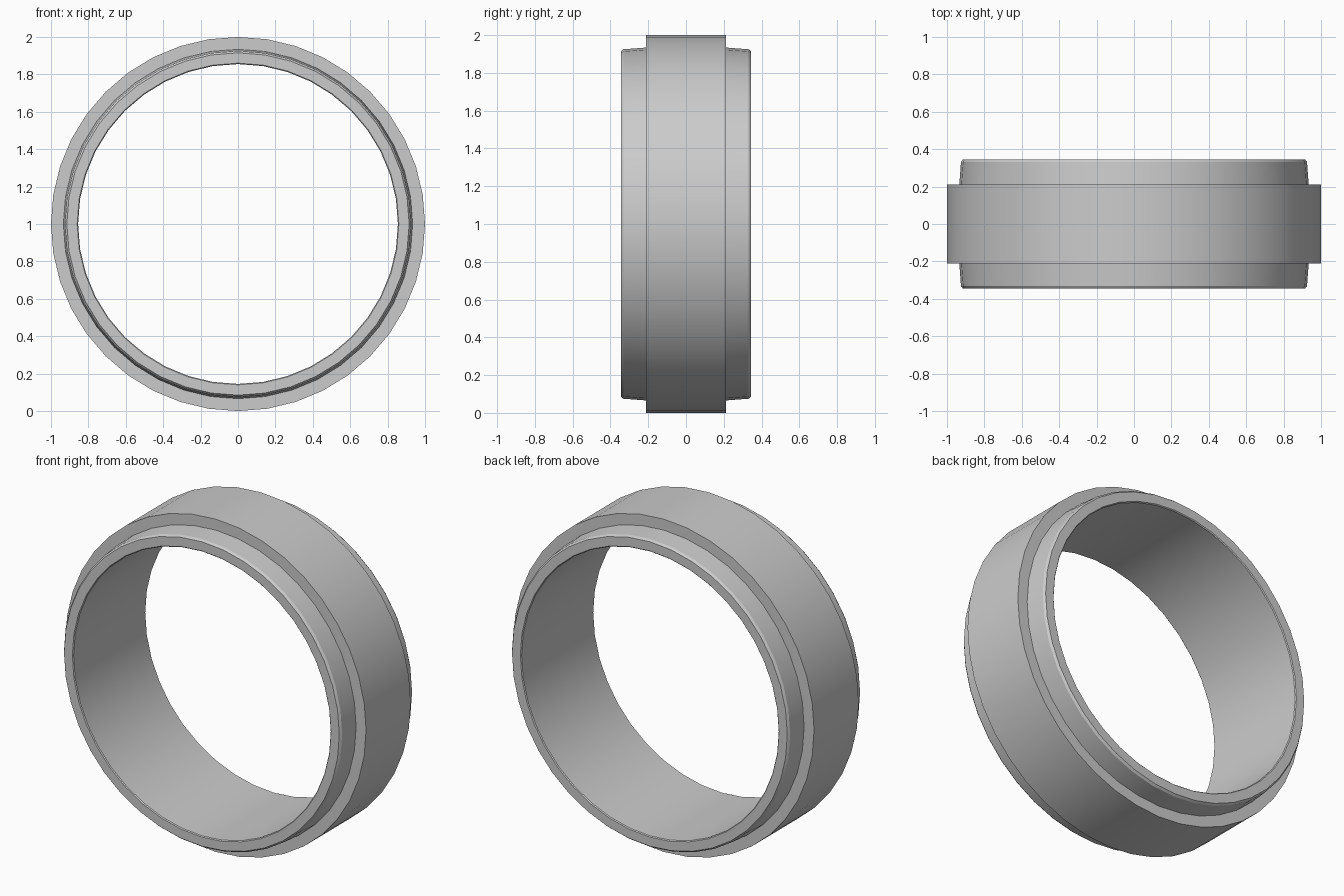
import bpy, bmesh, math

SEGMENTS = 40

cube = bpy.data.objects.get("Cube")
if cube:
    bpy.data.objects.remove(cube, do_unlink=True)

# Single plain metal colour
grey = bpy.data.materials.new("plain grey")
grey.use_nodes = True
colour = (0.6, 0.6, 0.6, 1.0)
grey.diffuse_color = colour
grey.node_tree.nodes["Principled BSDF"].inputs["Base Color"].default_value = colour

# Half cross-section as (radius, y), from the bore rim to the raised band
half = [
    (0.855, 0.340),   # bore edge
    (0.860, 0.345),   # rim face
    (0.915, 0.345),
    (0.925, 0.332),   # softened outer corner
    (0.934, 0.212),   # slightly tapered shoulder
    (1.000, 0.212),   # raised band
]
profile = half + [(r, -y) for r, y in reversed(half)]


def lathe(name, section, z_centre):
    """Revolve a closed section round the y axis."""
    bm = bmesh.new()
    rings = []
    for i in range(SEGMENTS):
        a = 2 * math.pi * i / SEGMENTS
        rings.append([bm.verts.new((r * math.cos(a), y, z_centre + r * math.sin(a)))
                      for r, y in section])
    n = len(section)
    for i in range(SEGMENTS):
        a, b = rings[i], rings[(i + 1) % SEGMENTS]
        for j in range(n):
            k = (j + 1) % n
            bm.faces.new((a[j], a[k], b[k], b[j]))
    bmesh.ops.recalc_face_normals(bm, faces=bm.faces)
    mesh = bpy.data.meshes.new(name)
    bm.to_mesh(mesh)
    bm.free()
    mesh.materials.append(grey)
    obj = bpy.data.objects.new(name, mesh)
    bpy.context.collection.objects.link(obj)
    return obj


ring = lathe("stepped_ring", profile, 1.0)

# Smooth round the ring, crisp at the steps
bpy.ops.object.select_all(action='DESELECT')
ring.select_set(True)
bpy.context.view_layer.objects.active = ring
bpy.ops.object.shade_smooth_by_angle(angle=math.radians(30))
